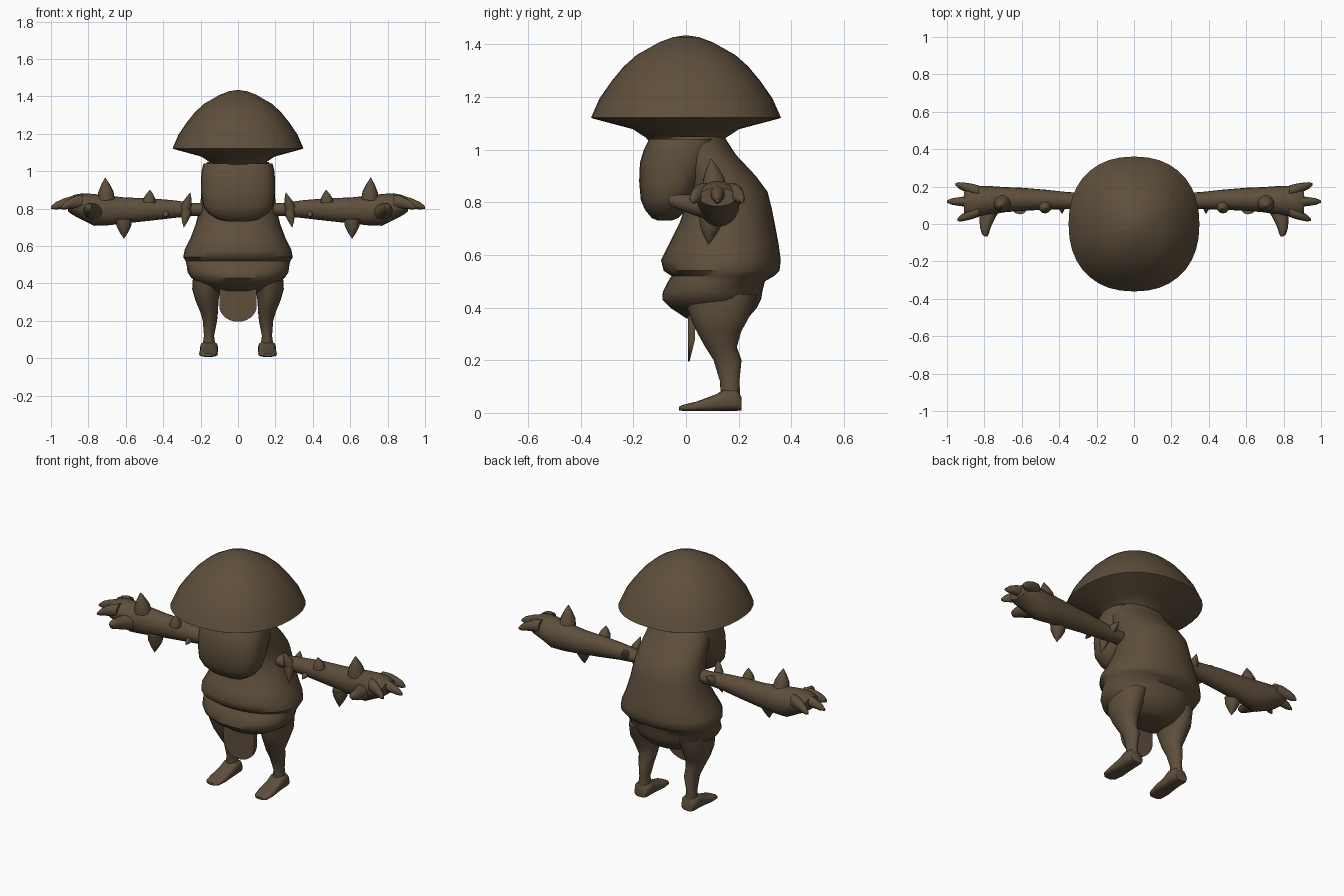
import bpy, bmesh, math
from mathutils import Vector

if "Cube" in bpy.data.objects:
    bpy.data.objects.remove(bpy.data.objects["Cube"])

brown = bpy.data.materials.new("bark brown")
brown.diffuse_color = (0.112, 0.078, 0.045, 1)
brown.use_nodes = True
brown.node_tree.nodes["Principled BSDF"].inputs["Base Color"].default_value = brown.diffuse_color


def finish(name, bm, mirror=False, angle=45):
    bmesh.ops.recalc_face_normals(bm, faces=bm.faces)
    me = bpy.data.meshes.new(name)
    bm.to_mesh(me)
    bm.free()
    me.materials.append(brown)
    ob = bpy.data.objects.new(name, me)
    bpy.context.collection.objects.link(ob)
    bpy.ops.object.select_all(action='DESELECT')
    ob.select_set(True)
    bpy.context.view_layer.objects.active = ob
    bpy.ops.object.shade_smooth_by_angle(angle=math.radians(angle))
    if mirror:
        mod = ob.modifiers.new("mirror", 'MIRROR')
        mod.use_axis = (True, False, False)
        mod.use_mirror_merge = False
    return ob


def loft(name, rings, axis='z', n=28, power=2.0, mirror=False, angle=45):
    """Skin rings (x, y, z, radius_u, radius_v) lying across the given axis."""
    u, v = {'x': ((0, 1, 0), (0, 0, 1)), 'y': ((1, 0, 0), (0, 0, 1)),
            'z': ((1, 0, 0), (0, 1, 0))}[axis]
    u, v = Vector(u), Vector(v)
    bm = bmesh.new()
    loops = []
    for x, y, z, ru, rv in rings:
        loop = []
        for i in range(n):
            a = 2 * math.pi * i / n
            c, s = math.cos(a), math.sin(a)
            pu = math.copysign(abs(c) ** (2 / power), c) * ru
            pv = math.copysign(abs(s) ** (2 / power), s) * rv
            loop.append(bm.verts.new(Vector((x, y, z)) + u * pu + v * pv))
        loops.append(loop)
    for a, b in zip(loops, loops[1:]):
        for i in range(n):
            j = (i + 1) % n
            bm.faces.new((a[i], a[j], b[j], b[i]))
    bm.faces.new(loops[0])
    bm.faces.new(loops[-1])
    return finish(name, bm, mirror, angle)


def spike(name, base, tip, r):
    """Thorn with a slightly bulging outline, mirrored to both arms."""
    base, tip = Vector(base), Vector(tip)
    q = (tip - base).to_track_quat('Z', 'Y')
    bm = bmesh.new()
    prev, n, length = None, 12, (tip - base).length
    for t, k in ((0, 1), (0.35, 0.88), (0.7, 0.48), (1, 0.03)):
        ring = [bm.verts.new(base + q @ Vector((r * k * math.cos(i * math.tau / n),
                r * k * math.sin(i * math.tau / n), t * length))) for i in range(n)]
        if prev:
            for i in range(n):
                bm.faces.new((prev[i], prev[(i + 1) % n], ring[(i + 1) % n], ring[i]))
        else:
            bm.faces.new(ring)
        prev = ring
    bm.faces.new(prev)
    finish(name, bm, True)


# Mushroom cap with sharp rim and sloping underside
cap = [(.13, 1.02), (.15, 1.045), (.20, 1.078), (.35, 1.118), (.357, 1.122),
       (.325, 1.195), (.28, 1.26), (.235, 1.315), (.185, 1.36), (.10, 1.408),
       (.05, 1.427), (.01, 1.433)]
loft("mushroom_cap", [(0, 0, z, r * .98, r * 1.01) for r, z in cap],
     n=36, power=2.25, angle=40)

# Torso and hips: z, half width, front y, back y
torso = [(.345, .08, .06, .20), (.36, .14, .0, .235), (.40, .215, -.06, .27),
         (.43, .25, -.09, .285), (.46, .27, -.088, .29), (.50, .275, -.068, .30),
         (.52, .28, -.055, .335), (.54, .293, -.085, .355), (.58, .285, -.095, .36),
         (.64, .255, -.065, .352), (.72, .225, -.025, .337), (.78, .21, -.005, .325),
         (.84, .20, -.01, .31), (.90, .195, -.03, .265), (.98, .185, -.06, .19),
         (1.05, .165, -.12, .145)]
loft("torso", [(0, (f + b) / 2, z, w, (b - f) / 2) for z, w, f, b in torso],
     n=32, power=2.15)

# Drooping face lobe below the cap
face = [(.73, .05, -.105, -.055), (.74, .105, -.13, -.03), (.77, .155, -.155, 0),
        (.81, .185, -.172, .03), (.88, .197, -.178, .07), (.95, .198, -.175, .10),
        (1.0, .195, -.16, .12), (1.04, .185, -.14, .13)]
loft("face", [(0, (f + b) / 2, z, w, (b - f) / 2) for z, w, f, b in face],
     power=2.6)

# Legs
loft("leg", [(.155, .172, .03, .043, .036), (.155, .168, .08, .033, .037),
             (.155, .166, .12, .027, .037), (.15, .158, .20, .038, .053),
             (.155, .133, .25, .048, .06), (.166, .125, .31, .062, .085),
             (.17, .128, .37, .075, .115), (.16, .13, .45, .08, .14)],
     n=20, mirror=True)
# Feet
loft("foot", [(.155, .21, .035, .038, .025), (.155, .195, .048, .046, .04),
              (.155, .15, .049, .048, .041), (.156, .11, .038, .046, .031),
              (.158, .04, .025, .05, .018), (.16, -.01, .019, .042, .012),
              (.16, -.026, .017, .025, .007)],
     axis='y', n=20, power=3, mirror=True)

# Arms, thickening into the hands
loft("arm", [(.14, .125, .795, .04, .034), (.25, .125, .795, .043, .036),
             (.35, .125, .797, .045, .048), (.47, .13, .795, .053, .06),
             (.60, .132, .79, .062, .069), (.70, .13, .79, .068, .08),
             (.77, .125, .793, .078, .085), (.83, .122, .81, .08, .072),
             (.88, .12, .818, .082, .054), (.91, .12, .82, .07, .035)],
     axis='x', n=20, mirror=True)

# Three fingers and a thumb
for label, y0, y1, length in (("outer", .175, .212, .955), ("middle", .12, .12, 1.0),
                              ("inner", .07, .023, .945)):
    pts = []
    for t, r in ((0, .037), (.3, .035), (.6, .028), (.85, .02), (1, .007)):
        pts.append((.83 + (length - .83) * t, y0 + (y1 - y0) * t,
                    .838 - .032 * t * t, r * .85, r))
    loft(label + "_finger", pts, axis='x', n=14, mirror=True)
loft("thumb", [(.77, .08, .78, .055, .045), (.785, .03, .79, .042, .04),
               (.795, -.02, .80, .028, .03), (.795, -.055, .806, .018, .022),
               (.79, -.068, .808, .006, .008)],
     axis='y', n=14, mirror=True)

# Thorns on the arms
spike("large_upper_thorn", (.705, .11, .85), (.71, .095, .965), .047)
spike("small_upper_thorn", (.475, .09, .835), (.47, .082, .9), .034)
spike("lower_thorn", (.61, .095, .74), (.61, .085, .64), .044)
spike("upper_shoulder_thorn", (.28, .09, .80), (.255, .06, .885), .028)
spike("lower_shoulder_thorn", (.275, .09, .79), (.29, .07, .70), .028)
spike("side_thorn", (.385, .095, .775), (.385, .055, .755), .018)
spike("back_shoulder_thorn", (.29, .15, .80), (.27, .20, .84), .026)

# Loincloth hanging between the legs
bm = bmesh.new()
outline = [(.10, .42)] + [(.10 * math.cos(a), .28 - .085 * math.sin(a))
                          for a in [math.pi * i / 14 for i in range(15)]] + [(-.10, .42)]
front = [bm.verts.new((x, .008, z)) for x, z in outline]
back = [bm.verts.new((x, .012 + .025 * min(1, (z - .19) / .1), z)) for x, z in outline]
bm.faces.new(front)
bm.faces.new(back)
for i in range(len(outline)):
    j = (i + 1) % len(outline)
    bm.faces.new((front[i], front[j], back[j], back[i]))
finish("loincloth", bm, angle=35)
